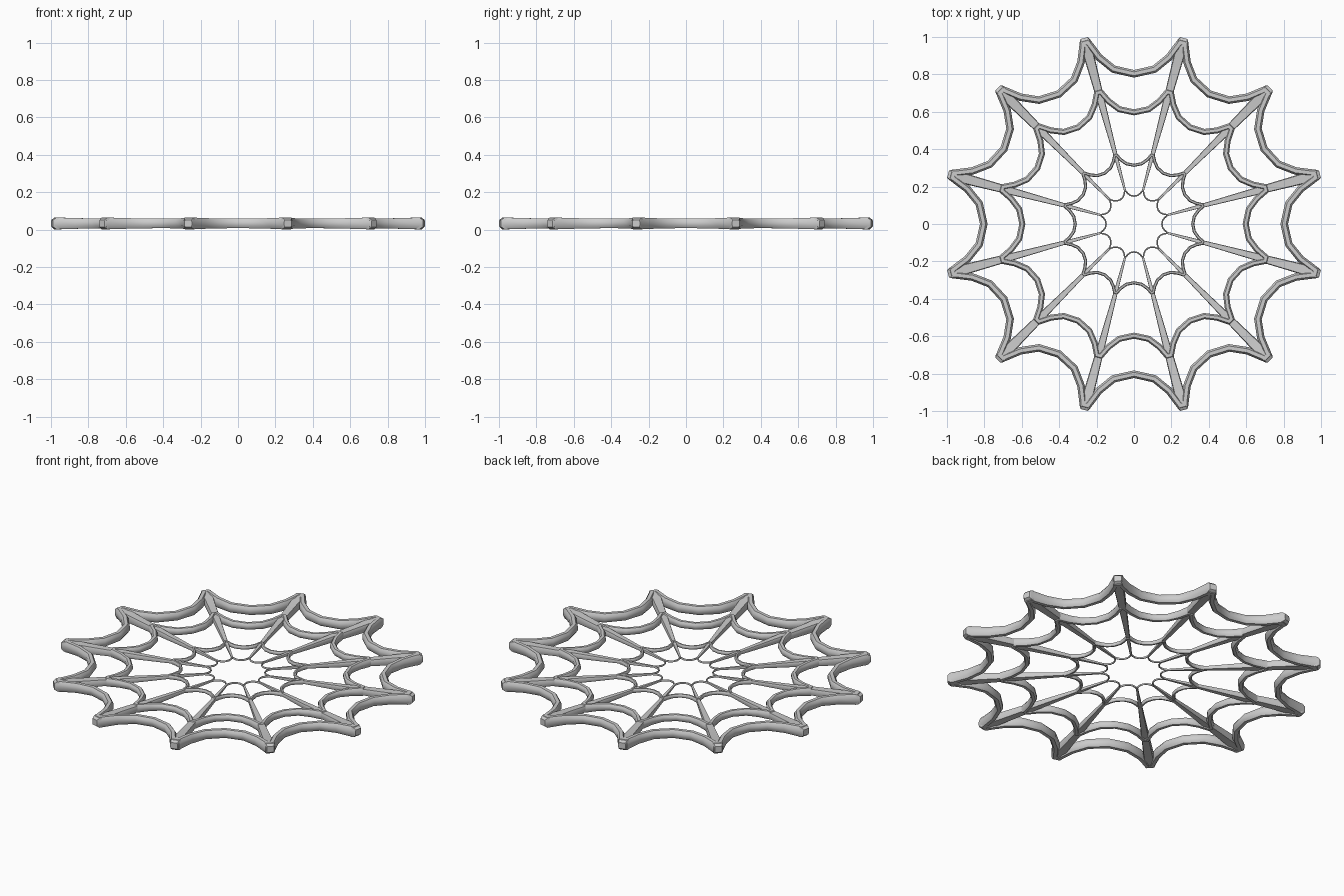
import bpy
from math import sin, cos, pi, radians
from mathutils import Vector

if "Cube" in bpy.data.objects:
    bpy.data.objects.remove(bpy.data.objects["Cube"])

N = 12
STEP = 2 * pi / N
ZC = 0.033
# octagonal thread section and boxy spoke section (unit half sizes)
OCT = [(1, .45), (.5, 1), (-.5, 1), (-1, .45), (-1, -.45), (-.5, -1), (.5, -1), (1, -.45)]
BOX = [(1, .55), (.85, 1), (-.85, 1), (-1, .55), (-1, -.55), (-.85, -1), (.85, -1), (1, -.55)]


def make_object(name, verts, faces, smooth=40):
    me = bpy.data.meshes.new(name)
    me.from_pydata(verts, [], faces)
    me.update()
    ob = bpy.data.objects.new(name, me)
    bpy.context.collection.objects.link(ob)
    bpy.ops.object.select_all(action='DESELECT')
    ob.select_set(True)
    bpy.context.view_layer.objects.active = ob
    bpy.ops.object.shade_smooth_by_angle(angle=radians(smooth))
    return ob


# scalloped ring: sagging thread between neighbouring spokes
def thread_ring(name, tip, sag, width, height, shape):
    flat = width * 0.3                        # half width of the blunt tip
    xt, yt = tip * sin(STEP / 2), tip * cos(STEP / 2)
    half = [(t * xt, sag + f * (yt - sag), 0.8 + 0.2 * f) for t, f in shape]
    half.append((xt - flat * cos(STEP / 2), yt + flat * sin(STEP / 2), 1.0))
    arc = [(-x, y, s) for x, y, s in reversed(half[1:])] + half
    path = []
    for k in range(N):
        a = -k * STEP
        for x, y, s in arc:
            path.append((Vector((x * cos(a) - y * sin(a), x * sin(a) + y * cos(a))), s))
    verts, faces, n, m = [], [], len(path), len(OCT)
    for i, (p, s) in enumerate(path):
        d0 = (p - path[i - 1][0]).normalized()
        d1 = (path[(i + 1) % n][0] - p).normalized()
        n0, n1 = Vector((-d0.y, d0.x)), Vector((-d1.y, d1.x))
        nn = (n0 + n1).normalized()
        miter = min(1 / max(nn.dot(n0), 0.1), 1.25)
        for a, b in OCT:
            q = p + nn * (a * width / 2 * miter)
            verts.append((q.x, q.y, ZC + b * height / 2 * s))
        for j in range(m):
            k2, j2 = (i + 1) % n, (j + 1) % m
            faces.append((i * m + j, i * m + j2, k2 * m + j2, k2 * m + j))
    return make_object(name, verts, faces)


SHAPE = [(0, 0), (.42, .15), (.72, .53)]
SOFT = [(0, 0), (.42, .16), (.72, .56)]
thread_ring("outer_ring", 1.002, .803, .040, .063, SHAPE)
thread_ring("second_ring", .728, .597, .032, .048, SOFT)
thread_ring("third_ring", .380, .314, .017, .026, SOFT)
thread_ring("inner_ring", .183, .149, .008, .012, SOFT)

# tapered spokes with a blunt rounded outer end
STATIONS = [(.18, .011, .009), (.38, .022, .018), (.72, .043, .036), (.96, .058, .048),
            (1.00, .060, .064), (1.015, .056, .056), (1.029, .040, .036)]
for k in range(N):
    a = STEP / 2 + k * STEP
    verts, faces, m = [], [], len(BOX)
    for r, w, h in STATIONS:
        for u, v in BOX:
            y = u * w / 2
            verts.append((r * cos(a) - y * sin(a), r * sin(a) + y * cos(a), ZC + v * h / 2))
    for i in range(len(STATIONS) - 1):
        for j in range(m):
            j2 = (j + 1) % m
            faces.append((i * m + j2, (i + 1) * m + j2, (i + 1) * m + j, i * m + j))
    faces.append(tuple(range(m))[::-1])
    faces.append(tuple(range((len(STATIONS) - 1) * m, len(STATIONS) * m)))
    make_object("spoke_%02d" % (k + 1), verts, faces)
